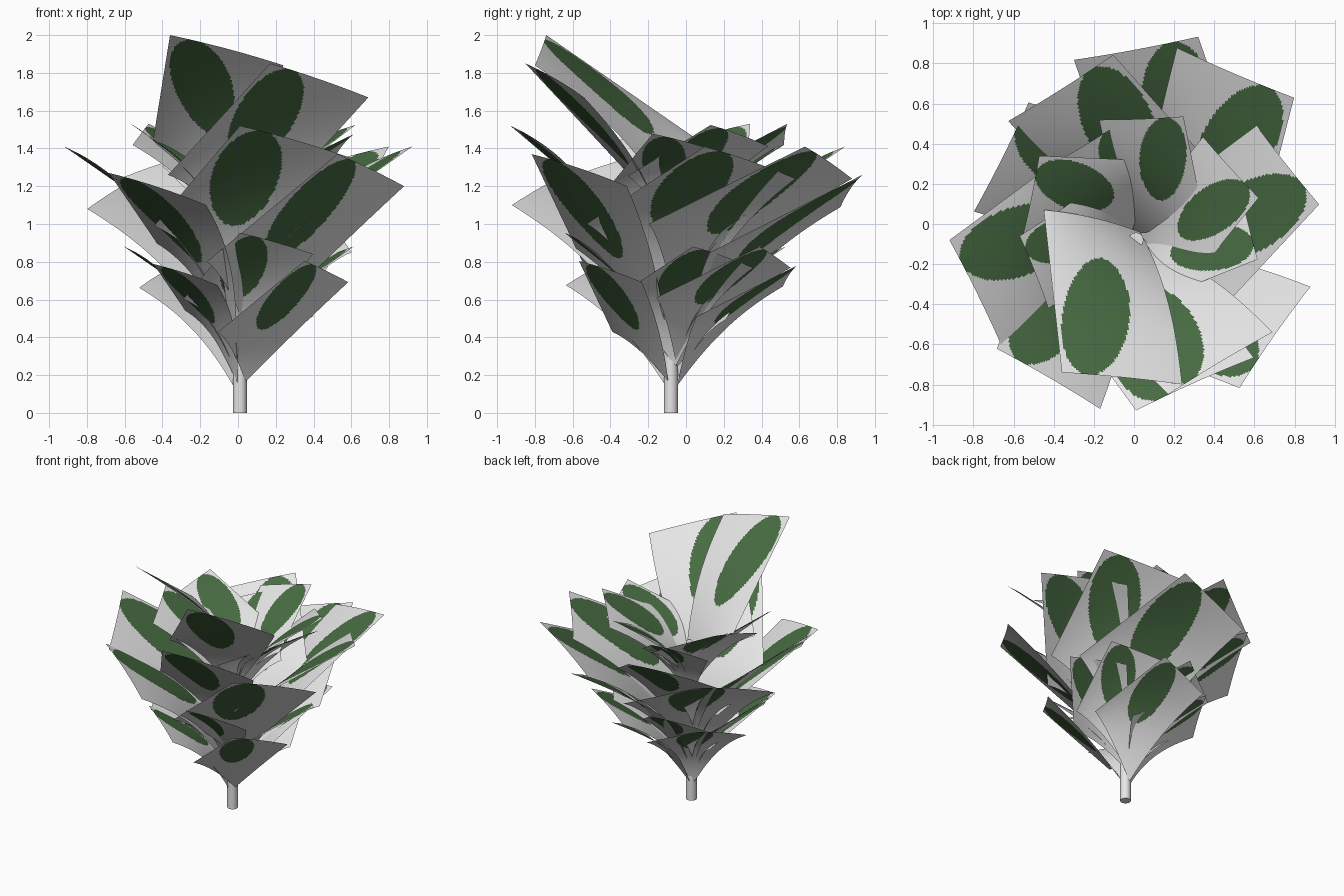
import bpy, math
from mathutils import Vector

if "Cube" in bpy.data.objects:
    bpy.data.objects.remove(bpy.data.objects["Cube"])


def material(name, rgb):
    m = bpy.data.materials.new(name)
    m.diffuse_color = (*rgb, 1)
    m.use_nodes = True
    m.node_tree.nodes["Principled BSDF"].inputs["Base Color"].default_value = m.diffuse_color
    return m


PALE = material("pale_grey", (0.8, 0.8, 0.8))
GREEN = material("leaf_green", (0.065, 0.15, 0.055))

STEM = Vector((0.01, -0.08, 0))
NU, NV = 58, 90          # grid cells across and along a leaf card
W, L = 0.63, 0.98        # full-size card width and length


def is_green(u, v):
    """Leaf blade: tilted ellipse leaning to the high corner of the card."""
    x, y = u * W - 0.215, v * L - 0.62
    dx, dy = math.sin(-0.27), math.cos(-0.27)
    along, across = x * dx + y * dy, x * dy - y * dx
    return (along / 0.375) ** 2 + (across / 0.172) ** 2 < 1


def card(name, high, low, inward, root, lift, arch):
    """Curved sheet from its tip edge and inward vector; one base corner droops to the root."""
    high, low, inward, root = map(Vector, (high, low, inward, root))
    edge = low - high
    droop = root - (low + inward)
    normal = edge.cross(inward).normalized()
    if normal.z < 0:
        normal = -normal
    verts, faces, mats = [], [], []
    for j in range(NV + 1):
        for i in range(NU + 1):
            u, v = i / NU, j / NV
            p = high + edge * u + inward * (1 - v)
            p += normal * arch * 4 * u * (1 - u)
            p += droop * u ** 1.5 * (1 - v) ** 2.5
            p.z += lift * (1 - u) * (1 - v)
            verts.append(p)
    n = NU + 1
    for j in range(NV):
        for i in range(NU):
            a = j * n + i
            faces.append((a, a + 1, a + n + 1, a + n))
            mats.append(int(is_green((i + 0.5) / NU, (j + 0.5) / NV)))
    me = bpy.data.meshes.new(name)
    me.from_pydata(verts, [], faces)
    me.materials.append(PALE)
    me.materials.append(GREEN)
    me.polygons.foreach_set("material_index", mats)
    me.polygons.foreach_set("use_smooth", [True] * len(faces))
    bpy.context.collection.objects.link(bpy.data.objects.new(name, me))


def ring_leaf(name, deg, r_high, r_low, z, drop, spread, scale, lift):
    """Leaf placed around the stem by the angle of its high tip corner."""
    def polar(d, r, h):
        a = math.radians(d)
        return Vector((r * math.cos(a), r * math.sin(a), h))
    high = polar(deg, r_high, z)
    low = polar(deg + spread, r_low, z - 0.17)
    e = low - high
    flat = Vector((e.x, e.y, 0))
    along = flat.normalized()
    inward = Vector((-along.y, along.x, 0))
    side = e.z * drop / flat.length           # keeps the card rectangular
    reach = math.sqrt(max(L * L - drop * drop - side * side, 0.1))
    off = inward * reach + along * side - Vector((0, 0, drop))
    root = polar(deg + 30, 0.05, z - 0.97)
    up = Vector((0, 0, lift)) + STEM
    card(name, high * scale + up, low * scale + up, off * scale,
         root * scale + up, 0.07 * scale, 0.012 * scale)


# Stem
bpy.ops.mesh.primitive_cylinder_add(vertices=20, radius=0.037, depth=1.2,
                                    location=(STEM.x, STEM.y, 0.60))
stem = bpy.context.object
stem.name = "stem"
stem.data.materials.append(PALE)
bpy.ops.object.shade_smooth_by_angle()

# Middle ring at full size, lower ring at two thirds
ring = [  # angle, high radius, low radius, tip height, drop, angular spread
    (180, 0.93, 0.86, 1.41, 0.53, 40),
    (218, 0.88, 0.86, 1.27, 0.50, 40),
    (270, 0.85, 0.83, 1.52, 0.60, 45),
    (305, 0.90, 0.90, 1.37, 0.64, 40),
    (11, 0.93, 0.85, 1.41, 0.48, 40),
    (42, 1.06, 0.98, 1.41, 0.48, 36),
    (73, 1.06, 0.95, 1.26, 0.48, 36),
    (97, 0.93, 0.87, 1.41, 0.50, 40),
    (128, 0.87, 0.82, 1.25, 0.50, 42),
]
for k, leaf in enumerate(ring):
    ring_leaf(f"middle_leaf_{k}", *leaf, 1.0, 0.0)
    ring_leaf(f"lower_leaf_{k}", *leaf, 0.66, -0.10 if k == 3 else -0.05)

# Upper ring of small leaves
upper = [
    (-9, 0.93, 0.90, 1.33, 0.46, 40),
    (19, 0.98, 0.93, 1.40, 0.48, 38),
    (69, 1.00, 0.95, 1.41, 0.50, 38),
    (97, 0.90, 0.85, 1.24, 0.50, 40),
    (139, 0.97, 0.86, 1.41, 0.50, 40),
    (178, 0.88, 0.84, 1.41, 0.54, 40),
]
for k, leaf in enumerate(upper):
    ring_leaf(f"upper_leaf_{k}", *leaf, 0.66, 0.60)

# Two tall leaves at the top front
card("tall_leaf_left", (-0.36, -0.74, 2.0), (0.24, -0.80, 1.84),
     (-0.09, 0.81, -0.56), (0.03, -0.04, 1.05), 0, 0.01)
card("tall_leaf_right", (0.17, -0.85, 1.85), (0.69, -0.54, 1.67),
     (-0.54, 0.55, -0.59), (0.03, -0.09, 0.92), 0, 0.01)
